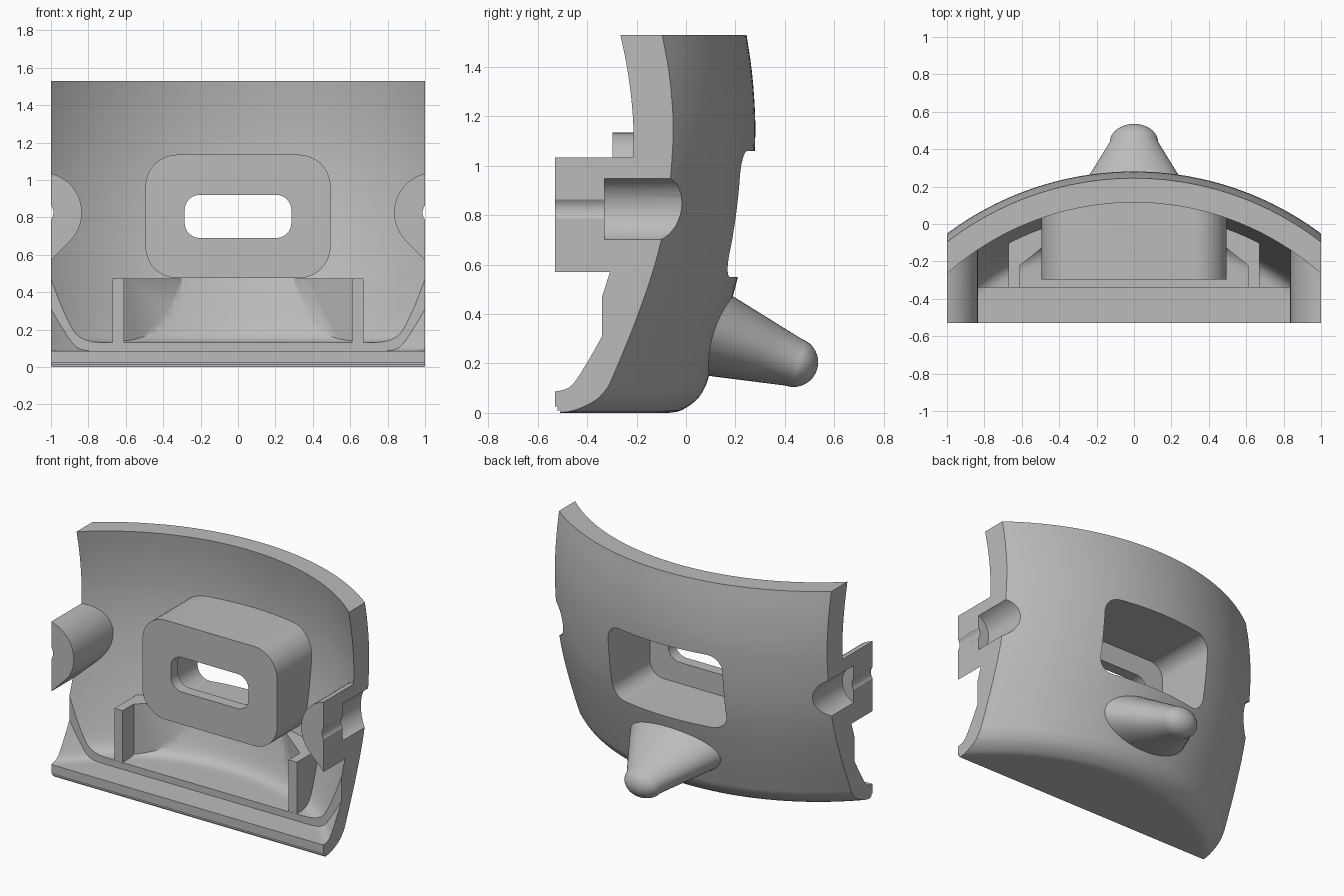
import bpy, bmesh, math
from mathutils import Vector

if "Cube" in bpy.data.objects:
    bpy.data.objects.remove(bpy.data.objects["Cube"])

AXIS_Y = -1.39  # vertical axis of the curved shell

grey = bpy.data.materials.new("plain grey")
grey.use_nodes = True
colour = (0.5, 0.5, 0.5, 1)
grey.diffuse_color = colour
grey.node_tree.nodes["Principled BSDF"].inputs["Base Color"].default_value = colour


def finish(name, bm):
    bmesh.ops.recalc_face_normals(bm, faces=bm.faces)
    mesh = bpy.data.meshes.new(name)
    bm.to_mesh(mesh)
    bm.free()
    mesh.materials.append(grey)
    ob = bpy.data.objects.new(name, mesh)
    bpy.context.collection.objects.link(ob)
    return ob


def loft(name, rings):
    """Closed solid through rings of equal point count."""
    bm = bmesh.new()
    loops = [[bm.verts.new(p) for p in ring] for ring in rings]
    n = len(loops[0])
    for a, b in zip(loops, loops[1:]):
        for i in range(n):
            j = (i + 1) % n
            bm.faces.new((a[i], a[j], b[j], b[i]))
    bm.faces.new(loops[0])
    bm.faces.new(loops[-1])
    return finish(name, bm)


def smooth_path(pts, steps=3):
    """Catmull-Rom curve through the profile points."""
    p = [Vector(q) for q in pts]
    p = [2 * p[0] - p[1]] + p + [2 * p[-1] - p[-2]]
    out = []
    for a, b, c, d in zip(p, p[1:], p[2:], p[3:]):
        for k in range(steps):
            t = k / steps
            out.append(0.5 * (2 * b + (c - a) * t + (2 * a - 5 * b + 4 * c - d) * t * t
                              + (3 * b - a - 3 * c + d) * t ** 3))
    return out + [p[-2]]


def revolve(name, profile, n=180):
    turns = [2 * math.pi * i / n for i in range(n)]
    return loft(name, [[(r * math.sin(a), AXIS_Y + r * math.cos(a), z) for a in turns]
                       for r, z in smooth_path(profile)])


def prism(name, pts, lo, hi, along="Y"):
    if along == "Y":
        return loft(name, [[(x, h, z) for x, z in pts] for h in (lo, hi)])
    return loft(name, [[(x, y, h) for x, y in pts] for h in (lo, hi)])


def box(name, x0, x1, y0, y1, z0, z1):
    return prism(name, [(x0, z0), (x1, z0), (x1, z1), (x0, z1)], y0, y1)


def arc(cx, cz, r, start, end, n):
    return [(cx + r * math.cos(math.radians(start + (end - start) * i / n)),
             cz + r * math.sin(math.radians(start + (end - start) * i / n)))
            for i in range(n + 1)]


def rounded_rect(hw, z0, z1, r):
    pts = []
    for cx, cz, a in ((hw - r, z1 - r, 0), (r - hw, z1 - r, 90),
                      (r - hw, z0 + r, 180), (hw - r, z0 + r, 270)):
        pts += arc(cx, cz, r, a, a + 90, 10)
    return pts


def boolean(ob, tool, operation="DIFFERENCE"):
    tool.hide_render = True
    mod = ob.modifiers.new("cut", "BOOLEAN")
    mod.operation = operation
    mod.solver = "EXACT"
    mod.object = tool
    bpy.context.view_layer.objects.active = ob
    bpy.ops.object.modifier_apply(modifier=mod.name)
    bpy.data.objects.remove(tool)


def smooth(ob, angle=30):
    bpy.ops.object.select_all(action="DESELECT")
    ob.select_set(True)
    bpy.context.view_layer.objects.active = ob
    bpy.ops.object.shade_smooth_by_angle(angle=math.radians(angle))


# Solid outer form, trimmed to a straight-sided section
shell = revolve("curved_shell", [
    (1.32, 0), (1.37, .01), (1.43, .05), (1.465, .1), (1.483, .15), (1.53, .3),
    (1.565, .42), (1.6, .55), (1.632, .7), (1.655, .87), (1.668, 1.05), (1.67, 1.2),
    (1.657, 1.38), (1.635, 1.53)])
boolean(shell, box("trim", -1, 1, -.53, .6, -.2, 1.8), "INTERSECT")

# Hollow interior
cavity = revolve("cavity", [
    (1.2, .13), (1.27, .131), (1.32, .14), (1.363, .18), (1.405, .3), (1.45, .47), (1.48, .6),
    (1.51, .75), (1.535, .93), (1.545, 1.1), (1.54, 1.25), (1.525, 1.4), (1.505, 1.53),
    (1.495, 1.6)])

# Rounded block standing inside the shell
boolean(cavity, prism("block", rounded_rect(.495, .475, 1.135, .17), -.297, .6))

# Recess for a front panel, set into the floor and side edges
recess = revolve("recess", [
    (1.28, .085), (1.32, .087), (1.359, .105), (1.393, .17), (1.45, .31), (1.48, .4), (1.5, .5)])
boolean(recess, box("recess_limit", -2, 2, -3.2, -.34, -.1, .7), "INTERSECT")

for side in (1, -1):
    # Upright guide with an angled gusset
    guide = [(.67, -.339), (.61, -.339), (.61, -.22), (.59, -.205), (.37, -.03),
             (.30, .026), (.30, .3), (.67, .3)]
    boolean(cavity, prism("guide", [(side * x, y) for x, y in guide], .02, .474, "Z"))

    # Teardrop screw boss at the side edge
    drop = arc(1.05, .825, .215, -45, 225, 40) + [(1.05, .825 - .215 * math.sqrt(2))]
    drop = [(side * x, z) for x, z in drop]
    boolean(cavity, prism("boss", drop, -.7, .6))
    boolean(recess, prism("boss", drop, -.7, .6))

boolean(shell, cavity)
boolean(shell, recess)

# Pocket from behind and the slot through the block's front wall
boolean(shell, prism("pocket", rounded_rect(.42, .55, 1.06, .1), -.222, .6))
boolean(shell, prism("slot", rounded_rect(.285, .69, .92, .08), -.5, 0))

# Screw hole and counterbore through each boss
for side in (1, -1):
    for radius, y0, y1 in ((.063, -.7, 0), (.133, -.33, .6)):
        ring = arc(1.05, .825, radius, 0, 350, 35)
        boolean(shell, prism("bore", [(side * x, z) for x, z in ring], y0, y1))

# Small stepped lip under the front edge
boolean(shell, box("lip_step", -1.2, 1.2, -.7, -.52, -.1, .025))
boolean(shell, box("lip_step", -1.2, 1.2, -.7, -.51, -.1, .01))
smooth(shell)

# Flared rear peg with a rounded tip
back = Vector((0, -.943, .334))
up = Vector((0, .334, .943))
tip = Vector((0, .435, .205))
sections = [(-.1 * math.cos(math.radians(a)), .13 * math.sin(math.radians(a)),
             .1 * math.sin(math.radians(a))) for a in range(6, 79, 8)]
sections += [(t, .13 + .58 * t, .1 + .218 * t) for t in (0, .12, .24, .36)]
turns = [2 * math.pi * i / 64 for i in range(64)]
peg = loft("rear_peg", [[tip + back * t + up * (v * math.sin(a)) + Vector((h * math.cos(a), 0, 0))
                         for a in turns] for t, h, v in sections])
smooth(peg, 40)
